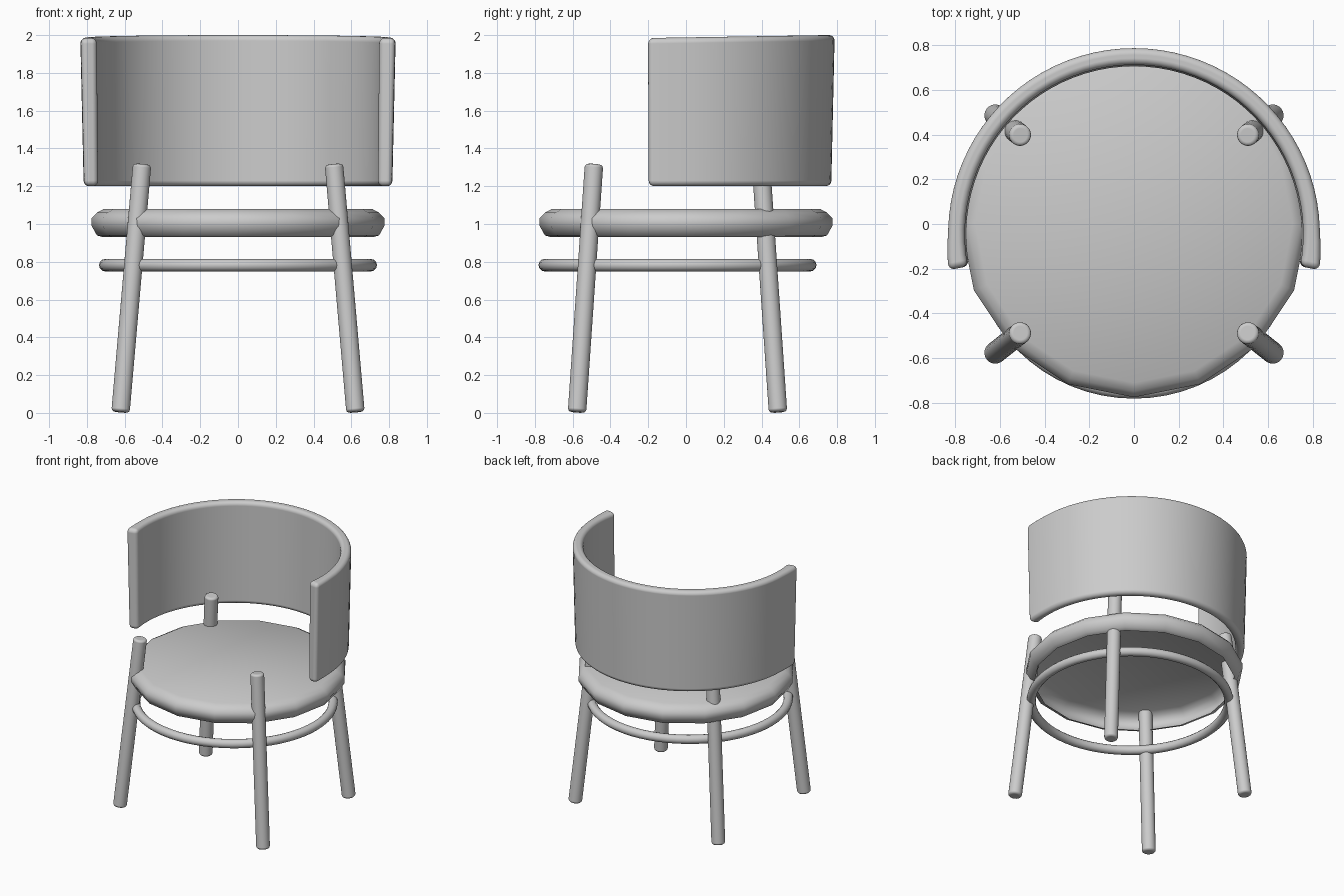
import bpy, bmesh, math
from mathutils import Vector

cube = bpy.data.objects.get("Cube")
if cube:
    bpy.data.objects.remove(cube, do_unlink=True)

GREY = (0.6, 0.6, 0.6, 1.0)
mat = bpy.data.materials.new("plain grey")
mat.use_nodes = True
mat.diffuse_color = GREY
mat.node_tree.nodes["Principled BSDF"].inputs["Base Color"].default_value = GREY

CENTRE_Y = -0.045  # shared centre of legs, hoop and backrest


def finish(name, bm):
    """Turn a bmesh into a smooth shaded object with the grey material."""
    bmesh.ops.recalc_face_normals(bm, faces=bm.faces)
    for f in bm.faces:
        f.smooth = True
    mesh = bpy.data.meshes.new(name)
    bm.to_mesh(mesh)
    bm.free()
    mesh.materials.append(mat)
    obj = bpy.data.objects.new(name, mesh)
    bpy.context.collection.objects.link(obj)
    return obj


def add_bevel(obj, width, segments, angle):
    mod = obj.modifiers.new("Bevel", 'BEVEL')
    mod.width = width
    mod.segments = segments
    mod.limit_method = 'ANGLE'
    mod.angle_limit = math.radians(angle)
    mod.harden_normals = True


def ring(bm, radius, z, sides):
    step = 2 * math.pi / sides
    return [bm.verts.new((radius * math.cos(i * step), radius * math.sin(i * step), z))
            for i in range(sides)]


def bridge(bm, a, b):
    n = len(a)
    for i in range(n):
        j = (i + 1) % n
        bm.faces.new((a[i], a[j], b[j], b[i]))


# Seat: sixteen-sided shell, open underneath
bm = bmesh.new()
profile = [(0.71, 1.08), (0.747, 1.06), (0.775, 1.03),
           (0.775, 0.99), (0.747, 0.94), (0.715, 0.93)]
rings = [ring(bm, r, z, 16) for r, z in profile]
hub = bm.verts.new((0, 0, 1.08))
for i in range(16):
    bm.faces.new((hub, rings[0][i], rings[0][(i + 1) % 16]))
for upper, lower in zip(rings, rings[1:]):
    bridge(bm, upper, lower)
finish("seat", bm)

# Legs: splayed round posts with softened ends
for side_name, sx in (("left", 1), ("right", -1)):
    for end_name, sy in (("front", -1), ("back", 1)):
        foot = Vector((0.622 * sx, CENTRE_Y + 0.532 * sy, 0.004))
        tip = Vector((0.508 * sx, CENTRE_Y + 0.442 * sy, 1.316))
        axis = tip - foot
        bm = bmesh.new()
        bmesh.ops.create_cone(bm, cap_ends=True, segments=24, radius1=0.049,
                              radius2=0.049, depth=axis.length)
        leg = finish(f"{end_name}_{side_name}_leg", bm)
        leg.location = (foot + tip) / 2
        leg.rotation_euler = axis.to_track_quat('Z', 'Y').to_euler()
        add_bevel(leg, 0.018, 3, 50)

# Hoop stretcher around the legs
bpy.ops.mesh.primitive_torus_add(major_radius=0.703, minor_radius=0.033,
                                 major_segments=64, minor_segments=12,
                                 location=(0, CENTRE_Y, 0.782))
hoop = bpy.context.object
hoop.name = "hoop_stretcher"
hoop.data.materials.append(mat)
bpy.ops.object.shade_smooth()

# Backrest: curved panel swept around the back, flaring slightly upward
bm = bmesh.new()
STEPS = 48
REACH = math.radians(101)
sections = []
for i in range(STEPS + 1):
    t = -REACH + 2 * REACH * i / STEPS
    top = 1.987 + 0.013 * math.cos(t)
    spread = 0.014 * max(0, -math.cos(t)) / 0.19  # ends open outward
    inner, outer = 0.755, 0.828 + spread
    corners = [(inner - 0.005, 1.2), (outer - 0.014, 1.2),
               (outer + 0.004, top), (inner + 0.002, top)]
    sections.append([bm.verts.new((r * math.sin(t), CENTRE_Y + r * math.cos(t), z))
                     for r, z in corners])
for a, b in zip(sections, sections[1:]):
    bridge(bm, a, b)
bm.faces.new(sections[0])
bm.faces.new(list(reversed(sections[-1])))
add_bevel(finish("backrest", bm), 0.03, 5, 50)
